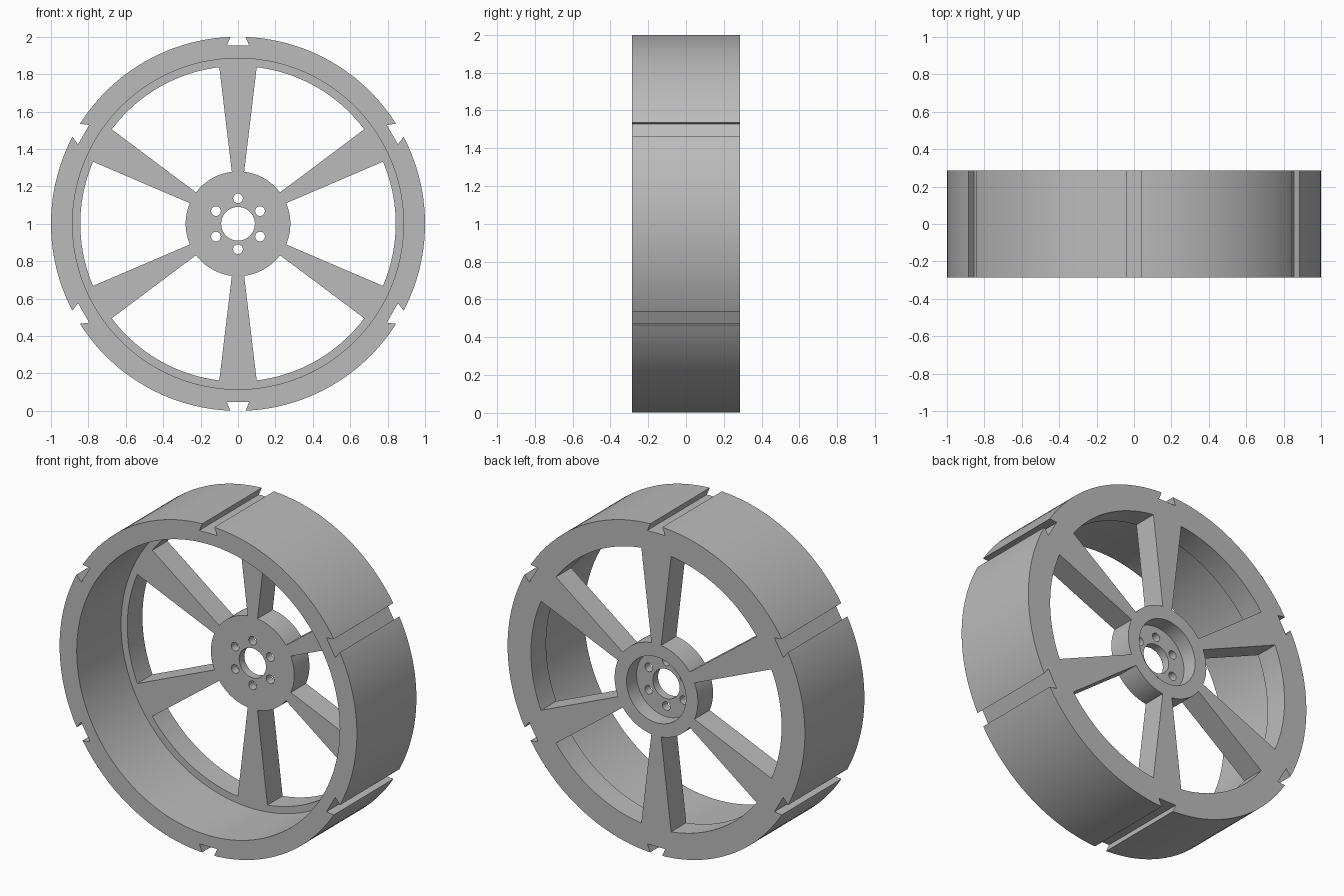
import bpy, bmesh
from math import sin, cos, asin, pi, radians
from mathutils import Matrix, Vector

if "Cube" in bpy.data.objects:
    bpy.data.objects.remove(bpy.data.objects["Cube"], do_unlink=True)

HALF = 0.286        # half the wheel's width
PLATE_FRONT = 0.14  # front plane of lip, spokes and hub
FLOOR_BACK = 0.19   # bottom of the recess behind the hub
RIM, BARREL, LIP, HUB = 1.0, 0.885, 0.843, 0.28
SIXTH = pi / 3

metal = bpy.data.materials.new("grey metal")
metal.use_nodes = True
GREY = (0.5, 0.5, 0.5, 1)
metal.diffuse_color = GREY
metal.node_tree.nodes["Principled BSDF"].inputs["Base Color"].default_value = GREY


def arc(radius, start, end, steps):
    """Points along an arc, both ends included."""
    angles = [start + (end - start) * i / steps for i in range(steps + 1)]
    return [(radius * cos(a), radius * sin(a)) for a in angles]


def circle(radius, steps, cx=0, cz=0):
    return [(x + cx, z + cz) for x, z in arc(radius, 0, 2 * pi, steps)[:-1]]


def prism(name, outline, y0, y1, copies=1):
    """Extrude an x-z outline along y, repeated around the axle."""
    bm = bmesh.new()
    for k in range(copies):
        turn = Matrix.Rotation(k * SIXTH, 3, "Y")
        front = [bm.verts.new(turn @ Vector((x, y0, z))) for x, z in outline]
        back = [bm.verts.new(turn @ Vector((x, y1, z))) for x, z in outline]
        bm.faces.new(front)
        bm.faces.new(back[::-1])
        for i in range(len(front)):
            bm.faces.new((front[i], front[i - 1], back[i - 1], back[i]))
    bmesh.ops.recalc_face_normals(bm, faces=bm.faces)
    mesh = bpy.data.meshes.new(name)
    bm.to_mesh(mesh)
    bm.free()
    mesh.materials.append(metal)
    ob = bpy.data.objects.new(name, mesh)
    ob.location.z = RIM
    bpy.context.collection.objects.link(ob)
    return ob


def cut(target, *cutter_args):
    """Subtract a prism from the target and discard it."""
    cutter = prism(*cutter_args)
    mod = target.modifiers.new("cut", "BOOLEAN")
    mod.operation, mod.solver, mod.object = "DIFFERENCE", "EXACT", cutter
    bpy.context.view_layer.objects.active = target
    bpy.ops.object.modifier_apply(modifier=mod.name)
    bpy.data.objects.remove(cutter, do_unlink=True)


# Solid wheel blank
wheel = prism("wheel", circle(RIM, 144), -HALF, HALF)

# Six dovetail grooves across the tread
slope = 0.02 / 0.047
top = 0.04 - slope * 0.05
groove = [(-0.06, 0.953), (0.06, 0.953), (top, 1.05), (-top, 1.05)]
cut(wheel, "tread_groove", groove, -1, 1, 6)

# Deep front pocket that leaves the barrel and the rear plate
cut(wheel, "barrel_pocket", circle(BARREL, 144), -1, PLATE_FRONT)

# Six windows that leave the lip, tapered spokes and hub
inner, outer = asin(0.033 / HUB), asin(0.1 / LIP)
low, high = radians(30), radians(90)
window = (arc(LIP, low + outer, high - outer, 24)
          + arc(HUB, high - inner, low + inner, 20))
cut(wheel, "spoke_window", window, 0, 1, 6)

# Hub recess, axle bore and bolt holes
cut(wheel, "hub_recess", circle(0.2, 72), FLOOR_BACK, 1)
cut(wheel, "axle_bore", circle(0.09, 48), 0, 1)
cut(wheel, "bolt_hole", circle(0.026, 24, 0, 0.136), 0, 1, 6)

# Smooth curved walls, crisp corners
bpy.ops.object.select_all(action="DESELECT")
wheel.select_set(True)
bpy.context.view_layer.objects.active = wheel
bpy.ops.object.shade_smooth_by_angle(angle=radians(30))
